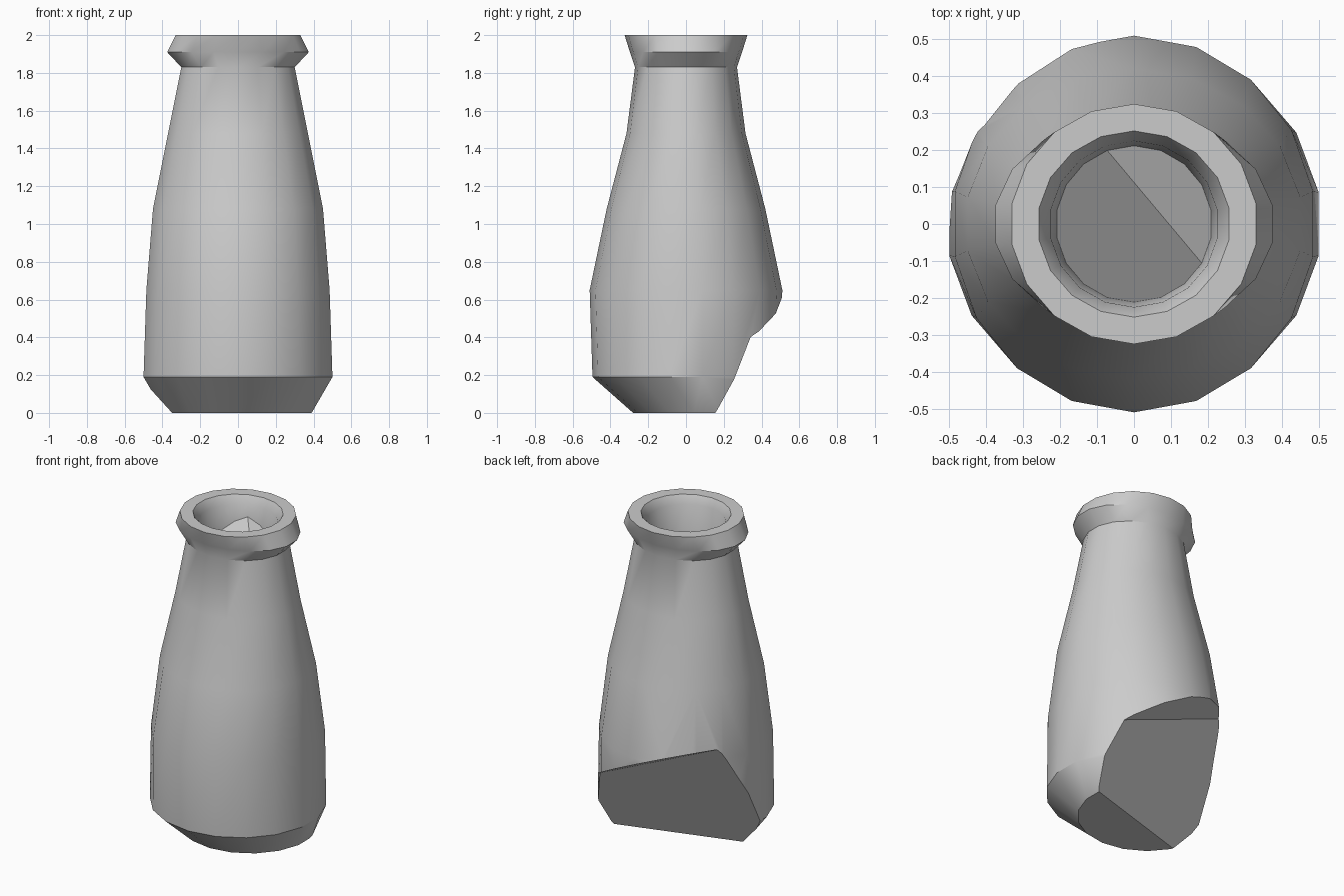
import bpy, bmesh, math
from mathutils import Vector

if "Cube" in bpy.data.objects:
    bpy.data.objects.remove(bpy.data.objects["Cube"])

N = 18
K = 1 / math.cos(math.radians(10))   # widen x so the flats reach the silhouette

# outer profile then lip interior: z, half width x, half depth y, y centre
RINGS = [
    (0.00, 0.39, 0.39, 0.11), (0.19, 0.50, 0.495, 0.0),
    (0.65, 0.485, 0.51, 0.0), (1.08, 0.45, 0.42, 0.0),
    (1.48, 0.37, 0.315, 0.0), (1.83, 0.30, 0.27, 0.0),
    (1.91, 0.375, 0.297, 0.0), (2.00, 0.33, 0.325, 0.0),
    (2.00, 0.257, 0.252, 0.0), (1.95, 0.225, 0.225, 0.0),
]


def angle(i):
    return math.radians(90 + 20 * i)


def plug_height(x, y):
    """Creased surface that closes the neck."""
    z = 1.88 + 0.10 * (x + 0.08) + 0.67 * (y - 0.20)
    s = (x + 0.0725) * 0.765 + (y - 0.199) * 0.644
    return z - 0.8 * max(0.0, s)


def new_object(name, bm):
    bmesh.ops.recalc_face_normals(bm, faces=bm.faces)
    mesh = bpy.data.meshes.new(name)
    bm.to_mesh(mesh)
    bm.free()
    obj = bpy.data.objects.new(name, mesh)
    bpy.context.collection.objects.link(obj)
    return obj


# bottle body: lofted rings
bm = bmesh.new()
loops = []
for z, rx, ry, cy in RINGS:
    loops.append([bm.verts.new((rx * K * math.cos(angle(i)),
                                cy + ry * math.sin(angle(i)), z)) for i in range(N)])
# last ring follows the creased plug
plug = []
for i in range(N):
    x, y = 0.212 * math.cos(angle(i)), 0.212 * math.sin(angle(i))
    plug.append(bm.verts.new((x, y, plug_height(x, y))))
loops.append(plug)
for a, b in zip(loops, loops[1:]):
    for i in range(N):
        j = (i + 1) % N
        bm.faces.new((a[i], a[j], b[j], b[i]))
bm.faces.new(loops[0])
# plug halves meet along the fold between ring points 1 and 12
bm.faces.new(plug[1:13])
bm.faces.new(plug[12:] + plug[:2])
bottle = new_object("bottle", bm)

# wedge cutter for the broken back of the base
bm = bmesh.new()
bmesh.ops.create_cube(bm, size=4)
for co, no in (((0.385, 0.153, 0), (-0.29, 0.957, -0.47)),
               ((0.154, 0.364, 0.5), (-0.45, 0.30, -1.0))):
    geom = bm.verts[:] + bm.edges[:] + bm.faces[:]
    bmesh.ops.bisect_plane(bm, geom=geom, plane_co=Vector(co),
                           plane_no=Vector(no).normalized(), clear_inner=True)
    bmesh.ops.holes_fill(bm, edges=[e for e in bm.edges if e.is_boundary], sides=0)
cutter = new_object("break_cutter", bm)
cutter.hide_render = True

mod = bottle.modifiers.new("break", 'BOOLEAN')
mod.operation = 'DIFFERENCE'
mod.solver = 'EXACT'
mod.object = cutter
bpy.context.view_layer.objects.active = bottle
bottle.select_set(True)
bpy.ops.object.modifier_apply(modifier=mod.name)
bpy.data.objects.remove(cutter)

bpy.ops.object.shade_smooth_by_angle(angle=math.radians(30))
